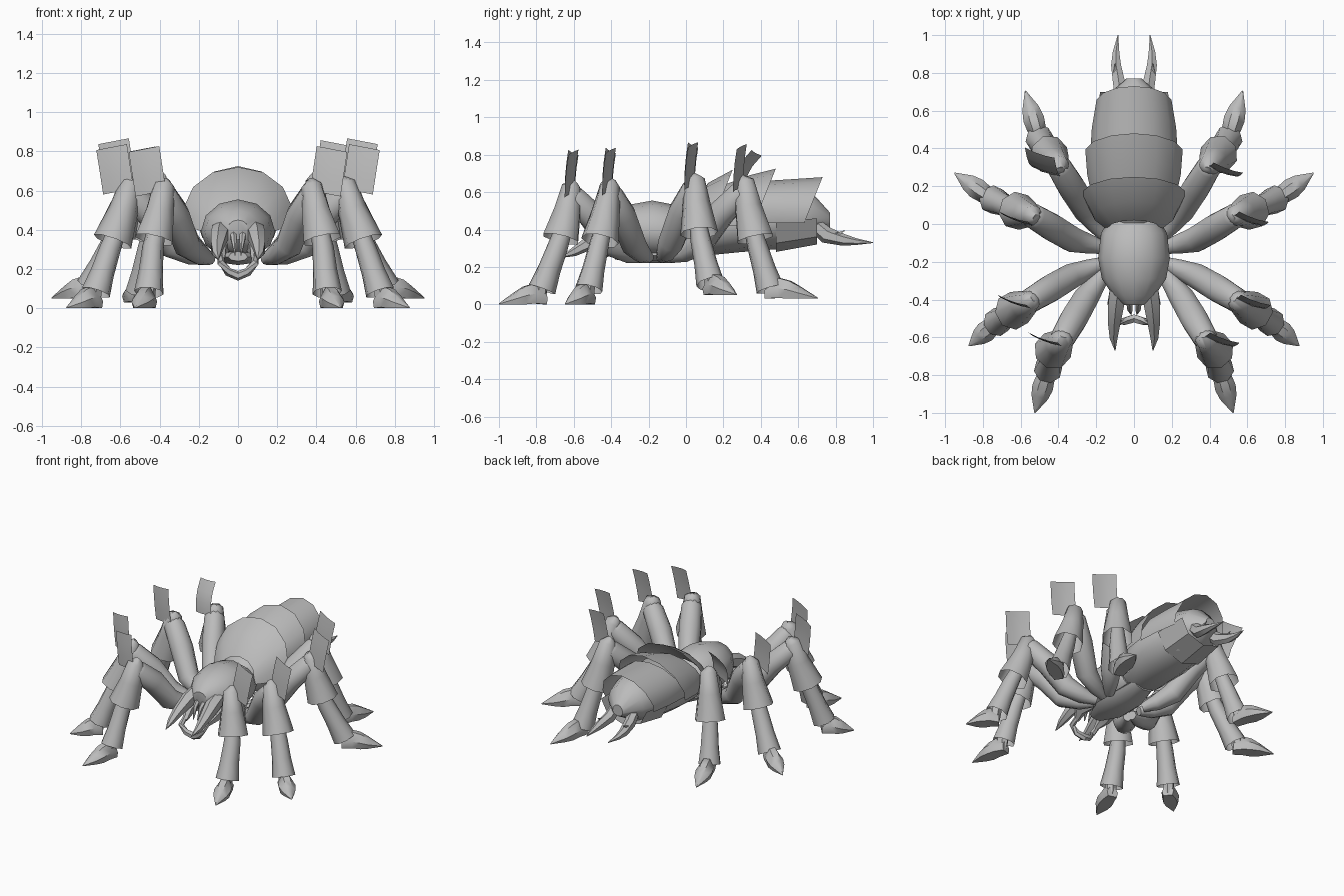
import bpy, bmesh, math
from mathutils import Vector

cube = bpy.data.objects.get("Cube")
if cube:
    bpy.data.objects.remove(cube)

grey = bpy.data.materials.new("plain_grey")
grey.use_nodes = True
grey.diffuse_color = (0.5, 0.5, 0.5, 1)
grey.node_tree.nodes["Principled BSDF"].inputs["Base Color"].default_value = (0.5, 0.5, 0.5, 1)


def skin(name, rings, closed=True, caps=(True, True), angle=40):
    """Bridge equal-length rings of points into one surface."""
    bm = bmesh.new()
    rows = [[bm.verts.new(p) for p in ring] for ring in rings]
    n = len(rows[0])
    for a, b in zip(rows, rows[1:]):
        for i in range(n if closed else n - 1):
            j = (i + 1) % n
            bm.faces.new((a[i], a[j], b[j], b[i]))
    for row, cap in zip((rows[0], rows[-1]), caps):
        if closed and cap:
            bm.faces.new(row)
    bmesh.ops.recalc_face_normals(bm, faces=bm.faces)
    mesh = bpy.data.meshes.new(name)
    bm.to_mesh(mesh)
    bm.free()
    mesh.materials.append(grey)
    ob = bpy.data.objects.new(name, mesh)
    bpy.context.collection.objects.link(ob)
    bpy.ops.object.select_all(action='DESELECT')
    ob.select_set(True)
    bpy.context.view_layer.objects.active = ob
    bpy.ops.object.shade_smooth_by_angle(angle=math.radians(angle))
    return ob


def tube(name, path, radii, sides=8, side=1, **kw):
    """Tube along a path; each radius is a number or a (width, height) pair."""
    pts = [Vector((p[0] * side, p[1], p[2])) for p in path]
    rings = []
    for i, p in enumerate(pts):
        t = (pts[min(i + 1, len(pts) - 1)] - pts[max(i - 1, 0)]).normalized()
        u = t.cross(Vector((0, 0, 1))).normalized()
        v = u.cross(t)
        w, h = radii[i] if isinstance(radii[i], tuple) else (radii[i], radii[i])
        turn = [2 * math.pi * (k + 0.5) / sides for k in range(sides)]
        rings.append([p + u * w * math.cos(a) + v * h * math.sin(a) for a in turn])
    return skin(name, rings, **kw)


def body(name, sections, sides=12, start=0, end=360, shear=0, **kw):
    """Loft along y from sections (y, centre z, half width, rise, drop)."""
    full = end - start == 360
    rings = []
    for y, zc, rx, up, down in sections:
        ring = []
        for k in range(sides if full else sides + 1):
            a = math.radians(start + (end - start) * k / sides)
            dz = math.sin(a) * (up if math.sin(a) > 0 else down)
            ring.append((rx * math.cos(a), y + shear * (dz - up), zc + dz))
        rings.append(ring)
    return skin(name, rings, closed=full, **kw)


# Front body with its breastplate
body("front_body", [(-0.43, 0.41, 0.05, 0.04, 0.06), (-0.38, 0.40, 0.11, 0.1, 0.11),
                    (-0.29, 0.39, 0.17, 0.145, 0.13), (-0.18, 0.39, 0.19, 0.165, 0.14),
                    (-0.05, 0.38, 0.175, 0.15, 0.13), (0.03, 0.37, 0.13, 0.1, 0.1)])
body("breastplate", [(-0.38, 0.26, 0.05, 0.03, 0.02), (-0.25, 0.26, 0.12, 0.04, 0.04),
                     (-0.08, 0.26, 0.12, 0.04, 0.04), (0.1, 0.29, 0.08, 0.05, 0.04)], sides=8)

# Rear body, overlapping back shells and belly guard
body("rear_body", [(-0.02, 0.38, 0.09, 0.09, 0.09), (0.1, 0.41, 0.18, 0.15, 0.15),
                   (0.3, 0.44, 0.21, 0.2, 0.16), (0.55, 0.45, 0.18, 0.18, 0.15),
                   (0.68, 0.46, 0.14, 0.13, 0.1), (0.77, 0.44, 0.04, 0.05, 0.03)])
shells = {
    "front": [(0.02, 0.42, 0.14, 0.11, 0.1), (0.12, 0.45, 0.22, 0.2, 0.15), (0.25, 0.48, 0.28, 0.24, 0.17)],
    "middle": [(0.18, 0.46, 0.22, 0.17, 0.15), (0.34, 0.47, 0.25, 0.22, 0.15), (0.48, 0.48, 0.26, 0.245, 0.15)],
    "rear": [(0.42, 0.47, 0.235, 0.19, 0.1), (0.58, 0.47, 0.225, 0.2, 0.1), (0.73, 0.47, 0.2, 0.21, 0.1)],
}
for place, sections in shells.items():
    body(place + "_back_shell", sections, sides=8, start=-20, end=200, shear=0.4, angle=50)
body("belly_guard", [(0.48, 0.44, 0.2, 0.1, 0.16), (0.7, 0.46, 0.18, 0.1, 0.14)],
     sides=4, start=180, end=360, angle=25)

# Legs: (root, mid thigh, knee, cuff end, ankle, toe tip)
legs = {
    "front": [(0.14, -0.23, 0.25), (0.26, -0.40, 0.32), (0.375, -0.60, 0.58),
              (0.43, -0.67, 0.35), (0.455, -0.77, 0.08), (0.525, -1.0, 0.0)],
    "second": [(0.15, -0.20, 0.25), (0.34, -0.28, 0.32), (0.54, -0.40, 0.59),
               (0.64, -0.46, 0.34), (0.725, -0.52, 0.08), (0.875, -0.645, 0.0)],
    "third": [(0.15, -0.13, 0.25), (0.33, -0.08, 0.33), (0.53, 0.04, 0.62),
              (0.62, 0.07, 0.38), (0.75, 0.13, 0.11), (0.95, 0.27, 0.05)],
    "back": [(0.14, -0.08, 0.25), (0.26, 0.08, 0.33), (0.395, 0.30, 0.61),
             (0.45, 0.37, 0.35), (0.50, 0.45, 0.08), (0.575, 0.705, 0.03)],
}
for leg, points in legs.items():
    root, mid, knee, cuff, ankle, toe = [Vector(p) for p in points]
    up = Vector((0, 0, 1))
    out = Vector((toe.x - ankle.x, toe.y - ankle.y, 0)).normalized()
    across = Vector((-out.y, out.x, 0))
    for side, hand in ((1, "left"), (-1, "right")):
        tag = hand + "_" + leg
        tube(tag + "_thigh",
             [root, root.lerp(mid, 0.45) - up * 0.01, mid, mid.lerp(knee, 0.5) + up * 0.02,
              knee - up * 0.01, knee + up * 0.045 + out * 0.015],
             [0.03, 0.052, 0.07, 0.075, 0.068, 0.035], sides=10, side=side, angle=60)
        tube(tag + "_knee_cuff",
             [knee + up * 0.065 - out * 0.015, knee + up * 0.045 + out * 0.01,
              knee.lerp(cuff, 0.35) + out * 0.01, cuff],
             [0.025, 0.055, 0.075, 0.102], sides=8, side=side, caps=(True, False), angle=60)
        tube(tag + "_shin", [knee.lerp(cuff, 0.7), cuff.lerp(ankle, 0.15), cuff.lerp(ankle, 0.6), ankle],
             [0.045, 0.055, 0.062, 0.076], sides=8, side=side, caps=(True, False), angle=60)
        # Foot: short stem and a pointed claw, flat underneath
        ground = Vector((ankle.x, ankle.y, toe.z))
        tube(tag + "_foot_stem", [ankle + up * 0.06, ground + out * 0.015 + up * 0.02],
             [0.04, 0.035], sides=6, side=side)
        rings = []
        for part, width, low, high in ((-0.08, 0.038, 0.0, 0.07), (0.2, 0.05, 0.005, 0.11),
                                       (0.42, 0.056, 0.0, 0.095), (0.64, 0.045, 0.0, 0.062),
                                       (1, 0.003, 0.0, 0.005)):
            ring = [ground.lerp(toe, part) + across * width * s + up * (low + (high - low) * h)
                    for s, h in ((-0.8, 0), (-1, 0.5), (-0.4, 1), (0.4, 1), (1, 0.5), (0.8, 0))]
            rings.append([(p.x * side, p.y, p.z) for p in ring])
        skin(tag + "_claw", rings, angle=45)
        # Curved plate standing on the knee; the rear right one leans further back
        lean = 0.1 if tag == "right_back" else 0.02
        rows = []
        for h in (0, 0.35, 0.7, 1):
            row = []
            for s in (-1, -0.35, 0.35, 1):
                x = knee.x + 0.07 + 0.035 * h + 0.078 * s
                y = knee.y - side * 0.027 * s + 0.008 * s * s + lean * h * h - 0.03
                z = knee.z + 0.02 + (0.235 - lean * 0.4) * h - 0.015 * s - 0.015
                row.append((x * side, y, z))
            rows.append(row)
        skin(tag + "_knee_plate", rows, closed=False, angle=50)

# Mouth parts and tail claws
for side, hand in ((1, "left"), (-1, "right")):
    tube(hand + "_mandible",
         [(0.085, -0.35, 0.40), (0.095, -0.43, 0.37), (0.105, -0.53, 0.32), (0.108, -0.6, 0.28), (0.1, -0.67, 0.25)],
         [0.05, (0.048, 0.055), (0.036, 0.035), (0.024, 0.024), 0.002], sides=6, side=side)
    tube(hand + "_cheek", [(0.08, -0.32, 0.32), (0.1, -0.42, 0.3), (0.08, -0.48, 0.25)],
         [0.05, 0.045, 0.015], sides=6, side=side)
    tube(hand + "_fang", [(0.025, -0.40, 0.39), (0.022, -0.45, 0.35), (0.015, -0.48, 0.27)],
         [0.02, 0.016, 0.002], sides=6, side=side)
    tube(hand + "_tail_claw",
         [(0.07, 0.66, 0.45), (0.08, 0.75, 0.37), (0.095, 0.84, 0.345), (0.095, 0.91, 0.335), (0.085, 1.0, 0.33)],
         [0.035, (0.036, 0.045), (0.03, 0.032), (0.02, 0.018), 0.002], sides=6, side=side)
    tube(hand + "_tail_barb", [(0.1, 0.78, 0.36), (0.1, 0.85, 0.395)], [0.02, 0.002], sides=4, side=side)
tube("lower_jaw",
     [(-0.09, -0.44, 0.28), (-0.085, -0.52, 0.23), (-0.05, -0.515, 0.185), (0, -0.5, 0.165),
      (0.05, -0.515, 0.185), (0.085, -0.52, 0.23), (0.09, -0.44, 0.28)],
     [0.015, 0.02, 0.022, 0.025, 0.022, 0.02, 0.015], sides=6)
